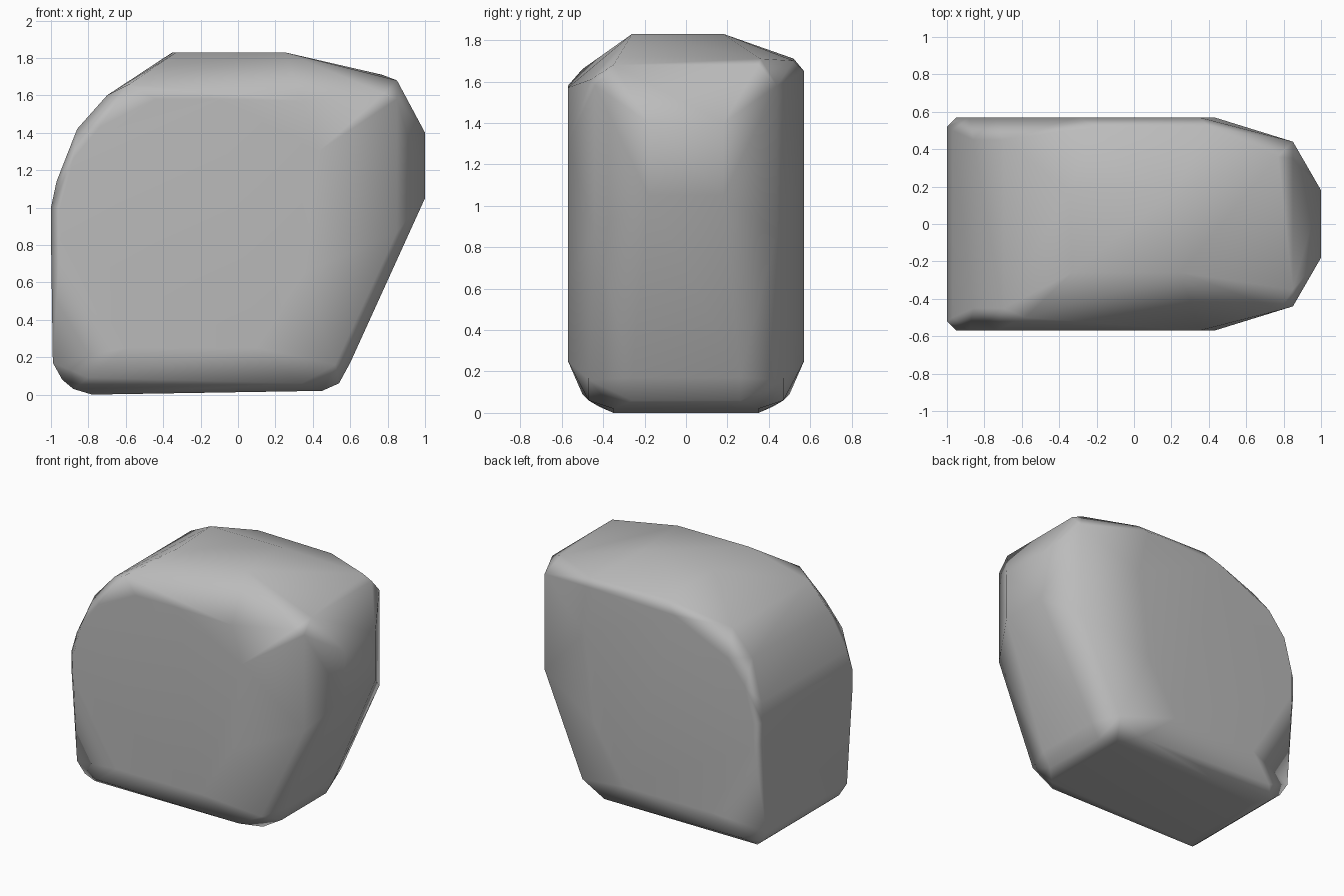
import bpy
import bmesh
import math

# Remove the default cube
default_cube = bpy.data.objects.get("Cube")
if default_cube:
    bpy.data.objects.remove(default_cube, do_unlink=True)


def make_material(name, colour):
    material = bpy.data.materials.new(name)
    material.use_nodes = True
    material.diffuse_color = colour
    shader = material.node_tree.nodes["Principled BSDF"]
    shader.inputs["Base Color"].default_value = colour
    return material


def outline(bm, depth, points):
    """Add side-profile points (x, z) at one depth along y."""
    for x, z in points:
        bm.verts.new((x, depth, z))


def both_sides(bm, depth, points):
    outline(bm, -depth, points)
    outline(bm, depth, points)


bm = bmesh.new()

# Nose ridge, facing +x
both_sides(bm, 0.18, [(1, 1.05), (1, 1.4)])
both_sides(bm, 0.26, [(0.6, 0.17), (0.54, 0.06)])
both_sides(bm, 0.35, [(0.85, 1.68), (0.45, 0.02), (-0.78, 0)])
both_sides(bm, 0.44, [(0.85, 0.87), (0.85, 1.58)])

# Rounded shoulder and lower corners
both_sides(bm, 0.45, [(-0.7, 1.6), (-0.86, 1.42), (-0.94, 0.08)])
both_sides(bm, 0.42, [(-0.88, 0.03)])
both_sides(bm, 0.47, [(-0.99, 0.17), (0.52, 0.16), (0.34, 0.06)])
both_sides(bm, 0.5, [(-0.97, 1.14), (-0.8, 0.09)])
both_sides(bm, 0.52, [(-1, 0.85), (-1, 1)])

# Broad flat side faces
both_sides(bm, 0.57, [
    (-0.95, 0.83), (-0.95, 1), (-0.88, 1.26), (-0.74, 1.43),
    (0.43, 1.3), (0.35, 0.65), (0.1, 0.25), (-0.6, 0.25),
])

# Front top: wide sloping chamfer
outline(bm, -0.57, [(-0.44, 1.58), (-0.1, 1.58), (0.35, 1.57)])
outline(bm, -0.5, [(-0.58, 1.66)])
outline(bm, -0.46, [(0.78, 1.61)])
outline(bm, -0.26, [(-0.33, 1.83), (0.25, 1.83)])

# Back top: shallower slope with a narrow rounded rim
outline(bm, 0.18, [(-0.35, 1.83), (0.22, 1.83)])
outline(bm, 0.36, [(0.77, 1.71)])
outline(bm, 0.52, [(-0.2, 1.71), (0.4, 1.7)])
outline(bm, 0.57, [(-0.3, 1.63), (0.35, 1.65)])

# Wrap the outlines into one solid and merge nearly flat facets
hull = bmesh.ops.convex_hull(bm, input=bm.verts[:])
unused = {v for v in hull["geom_interior"] + hull["geom_unused"]
          if isinstance(v, bmesh.types.BMVert)}
bmesh.ops.delete(bm, geom=list(unused), context="VERTS")
bmesh.ops.dissolve_limit(bm, angle_limit=math.radians(1),
                         verts=bm.verts[:], edges=bm.edges[:])
bmesh.ops.recalc_face_normals(bm, faces=bm.faces[:])

mesh = bpy.data.meshes.new("boulder")
bm.to_mesh(mesh)
bm.free()
mesh.materials.append(make_material("stone grey", (0.5, 0.5, 0.5, 1)))

boulder = bpy.data.objects.new("boulder", mesh)
bpy.context.collection.objects.link(boulder)
bpy.ops.object.select_all(action="DESELECT")
boulder.select_set(True)
bpy.context.view_layer.objects.active = boulder
bpy.ops.object.shade_smooth_by_angle(angle=math.radians(60))

# Keep the broad facets flat while the narrow edges blend
weighting = boulder.modifiers.new("facet weighting", "WEIGHTED_NORMAL")
weighting.keep_sharp = True
